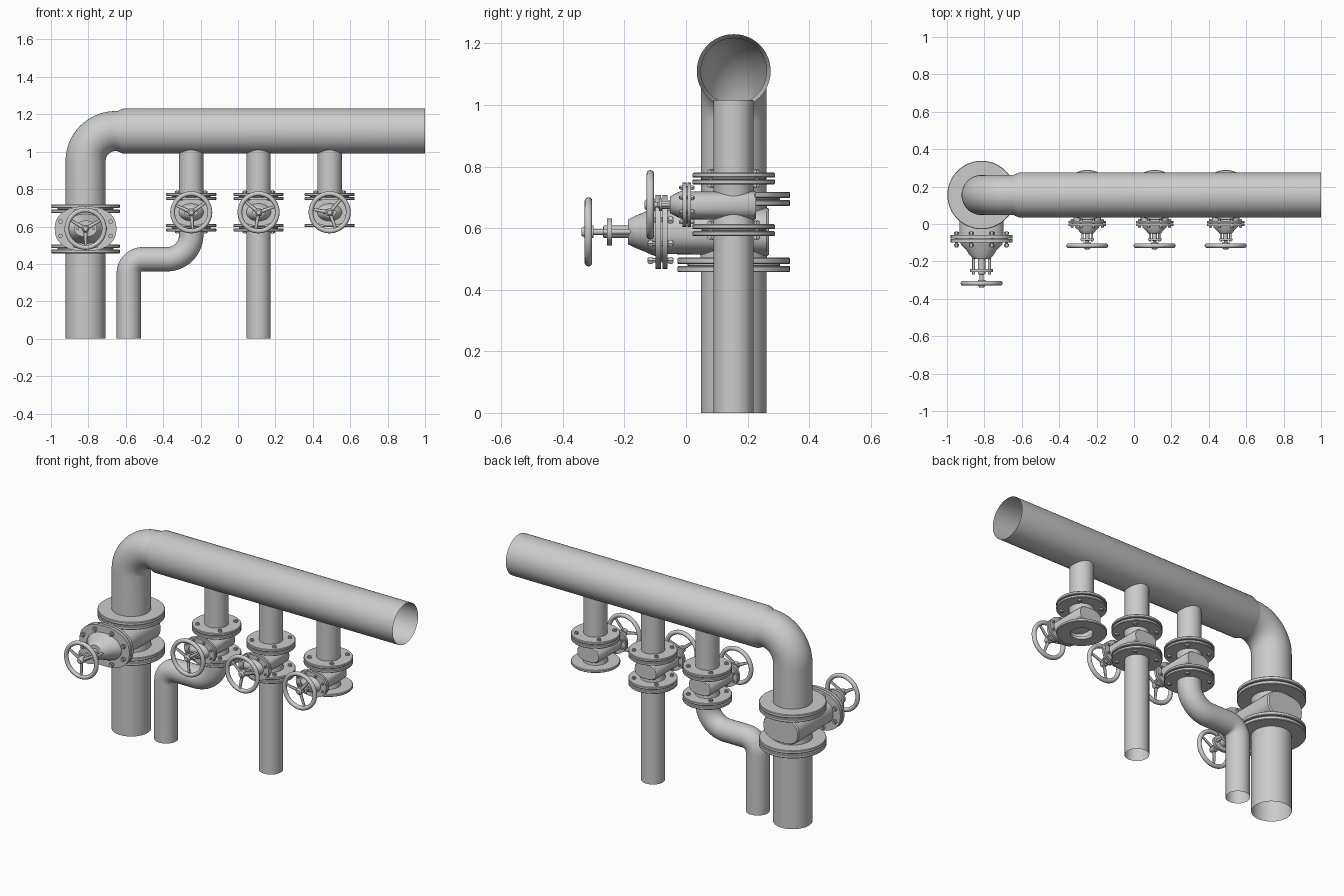
import bpy, bmesh, math
from math import sin, cos, pi, radians
from mathutils import Vector

if "Cube" in bpy.data.objects:
    bpy.data.objects.remove(bpy.data.objects["Cube"])

PY = 0.155   # y of the pipe plane
N = 48


def finish(name, bm):
    bmesh.ops.recalc_face_normals(bm, faces=bm.faces)
    me = bpy.data.meshes.new(name)
    bm.to_mesh(me)
    bm.free()
    ob = bpy.data.objects.new(name, me)
    bpy.context.collection.objects.link(ob)
    bpy.ops.object.select_all(action='DESELECT')
    ob.select_set(True)
    bpy.context.view_layer.objects.active = ob
    bpy.ops.object.shade_smooth_by_angle(angle=radians(35))
    return ob


def skin(bm, rings, closed=False):
    rings = [[bm.verts.new(p) for p in r] for r in rings]
    n = len(rings[0])
    for a, b in zip(rings, rings[1:] + (rings[:1] if closed else [])):
        for i in range(n):
            bm.faces.new((a[i], a[(i + 1) % n], b[(i + 1) % n], b[i]))
    return rings


def pipe(name, path):
    """Open pipe through (x, z, radius) points in the pipe plane."""
    pts = [Vector((x, PY, z)) for x, z, r in path]
    rings = []
    for i, p in enumerate(pts):
        t = Vector((0, 0, 0))
        if i > 0:
            t += (p - pts[i - 1]).normalized()
        if i < len(pts) - 1:
            t += (pts[i + 1] - p).normalized()
        u = Vector((0, 1, 0))
        v = t.normalized().cross(u)
        r = path[i][2]
        rings.append([p + r * (cos(2 * pi * k / N) * u + sin(2 * pi * k / N) * v) for k in range(N)])
    bm = bmesh.new()
    skin(bm, rings)
    return finish(name, bm)


def arc(cx, cz, rb, a0, a1, r, n=14):
    return [(cx + rb * cos(radians(a0 + (a1 - a0) * i / n)),
             cz + rb * sin(radians(a0 + (a1 - a0) * i / n)), r) for i in range(n + 1)]


def oval(w, h, power, n=N):
    def f(c):
        return math.copysign(abs(c) ** (2 / power), c)
    return [(w * f(cos(2 * pi * k / n)), h * f(sin(2 * pi * k / n))) for k in range(n)]


def along_y(name, x, z, sections, power=2, bm=None, n=N):
    """Solid along y from (y, half_width, half_height) sections."""
    own = bm is None
    bm = bm or bmesh.new()
    rings = skin(bm, [[(x + a, y, z + b) for a, b in oval(w, h, power, n)] for y, w, h in sections])
    bm.faces.new(rings[0])
    bm.faces.new(rings[-1])
    if own:
        finish(name, bm)


def ring_flange(name, x, z0, z1, r, bore):
    """Flat ring around a vertical pipe with softened rim."""
    e = 0.003
    prof = [(bore, z0), (r - e, z0), (r, z0 + e), (r, z1 - e), (r - e, z1), (bore, z1)]
    bm = bmesh.new()
    skin(bm, [[(x + q * cos(2 * pi * k / N), PY + q * sin(2 * pi * k / N), z) for k in range(N)]
              for q, z in prof], closed=True)
    finish(name, bm)


def bolts_z(name, x, z0, z1, rad, count=4):
    bm = bmesh.new()
    for k in range(count):
        a = 2 * pi * (k + .5) / count
        c = (x + rad * cos(a), PY + rad * sin(a))
        for r, lo, hi, n in ((.007, z0 - .012, z1 + .012, 10), (.0125, z0 - .009, z0, 6), (.0125, z1, z1 + .009, 6)):
            rings = skin(bm, [[(c[0] + r * cos(2 * pi * j / n), c[1] + r * sin(2 * pi * j / n), z)
                               for j in range(n)] for z in (lo, hi)])
            bm.faces.new(rings[0])
            bm.faces.new(rings[1])
    finish(name, bm)


def handwheel(name, x, y, z, turn, hub_front, hub_back):
    R, r = 0.1, 0.0125
    bm = bmesh.new()
    skin(bm, [[(x + (R + r * cos(b)) * cos(a), y + r * sin(b), z + (R + r * cos(b)) * sin(a))
               for b in [2 * pi * j / 12 for j in range(12)]]
              for a in [2 * pi * i / N for i in range(N)]], closed=True)
    for k in range(3):
        a = radians(turn + 120 * k)
        d, s = Vector((cos(a), 0, sin(a))), Vector((-sin(a), 0, cos(a)))
        rings = skin(bm, [[Vector((x, y, z)) + d * q + s * (w * cos(2 * pi * j / 10)) +
                           Vector((0, .006 * sin(2 * pi * j / 10), 0)) for j in range(10)]
                          for q, w in ((.008, .011), (R, .007))])
    along_y('', x, z, [(hub_front, .012, .012), (y - .01, .02, .02), (hub_back, .02, .02)], bm=bm, n=24)
    finish(name, bm)


def bonnet_bolts(name, x, z, w, h, y0, y1, r, count=8):
    bm = bmesh.new()
    for k in range(count):
        a = 2 * pi * (k + .5) / count
        along_y('', x + w * cos(a), z + h * sin(a), [(y0, r * .6, r * .6), (y1, r * .6, r * .6)], bm=bm, n=8)
        for ya, yb in ((y0 + .004, y0 + .004 + r), (y1 - .004 - r, y1 - .004)):
            along_y('', x + w * cos(a), z + h * sin(a), [(ya, r, r), (yb, r, r)], bm=bm, n=6)
    finish(name, bm)


# Main header with elbow, reducer and riser
R = 0.107
pipe('main_header', [(-0.815, 0.69, R)] + arc(-0.655, 0.95, 0.16, 180, 90, R, 20) +
     [(-0.645, 1.11, R), (-0.615, 1.11, 0.12), (1.0, 1.11, 0.12)])
pipe('main_riser', [(-0.815, 0, R), (-0.815, 0.48, R)])

# Large gate valve on the riser
X, Z = -0.815, 0.588
for nm, a, b in (('upper_pipe', .698, .718), ('upper_valve', .672, .692),
                 ('lower_valve', .484, .504), ('lower_pipe', .457, .477)):
    ring_flange('large_flange_' + nm, X, a, b, 0.183, 0.09)
ring_flange('large_gasket_upper', X, .69, .70, 0.15, 0.09)
ring_flange('large_gasket_lower', X, .475, .486, 0.15, 0.09)
pipe('large_valve_neck', [(X, .48, .112), (X, .51, .108), (X, .588, .1), (X, .666, .108), (X, .69, .112)])
along_y('large_valve_body', X, Z, [(.27, .112, .074), (.262, .118, .079), (-.065, .118, .072)], 2.6)
for nm, a, b in (('back', -.077, -.06), ('front', -.099, -.081)):
    along_y('large_bonnet_flange_' + nm, X, Z, [(a, .165, .12), (b, .165, .12)], 2.3)
along_y('large_bonnet_gasket', X, Z, [(-.085, .14, .1), (-.07, .14, .1)], 2.3)
bonnet_bolts('large_bonnet_bolts', X, Z, .145, .1, -.125, -.04, .013)
along_y('large_bonnet', X, Z, [(-.095, .115, .08), (-.11, .11, .075), (-.14, .08, .062),
                               (-.165, .065, .052), (-.185, .045, .042), (-.188, .04, .04)])
along_y('large_gland_plate', X, Z, [(-.257, .062, .044), (-.241, .062, .044)])
for s in (-1, 1):
    along_y('large_yoke_rod', X + s * .042, Z, [(-.27, .008, .008), (-.18, .008, .008)], n=16)
along_y('large_stem', X, Z, [(-.335, .01, .01), (-.27, .01, .01), (-.268, .02, .02), (-.18, .02, .02)], n=24)
handwheel('large_handwheel', X, -.317, Z, 30, -.34, -.3)

# Three branch lines with smaller gate valves
Z = 0.676
for i, X in enumerate((-0.25, 0.11, 0.49)):
    t = f'branch_{i + 1}_'
    pipe(t + 'upper_pipe', [(X, .765, .065), (X, 1.017, .065)])
    ring_flange(t + 'flange_upper_pipe', X, .764, .78, .134, .05)
    ring_flange(t + 'flange_upper_valve', X, .742, .758, .134, .05)
    ring_flange(t + 'gasket_upper', X, .757, .765, .105, .05)
    bolts_z(t + 'bolts_upper', X, .742, .78, .105)
    ring_flange(t + 'flange_lower_valve', X, .597, .613, .134, .06)
    if i < 2:
        ring_flange(t + 'flange_lower_pipe', X, .574, .59, .134, .06)
        ring_flange(t + 'gasket_lower', X, .589, .598, .105, .06)
        bolts_z(t + 'bolts_lower', X, .574, .613, .105)
    pipe(t + 'valve_neck', [(X, .6, .07), (X, .62, .067), (X, .676, .06), (X, .735, .067), (X, .75, .07)])
    along_y(t + 'valve_body', X, Z - .002, [(.228, .07, .043), (.222, .074, .047), (.012, .074, .045)], 2.6)
    for nm, a, b in (('back', .005, .017), ('front', -.011, .002)):
        along_y(t + 'bonnet_flange_' + nm, X, Z, [(a, .1, .072), (b, .1, .072)], 2.3)
    along_y(t + 'bonnet_gasket', X, Z, [(0, .085, .06), (.008, .085, .06)], 2.3)
    bonnet_bolts(t + 'bonnet_bolts', X, Z, .087, .06, -.022, .028, .008)
    along_y(t + 'bonnet', X, Z, [(-.01, .066, .047), (-.018, .064, .044), (-.035, .046, .036),
                                 (-.05, .034, .028), (-.052, .03, .025)])
    along_y(t + 'gland_plate', X, Z, [(-.088, .036, .02), (-.078, .036, .02)])
    for s in (-1, 1):
        along_y(t + 'yoke_rod', X + s * .025, Z, [(-.094, .006, .006), (-.045, .006, .006)], n=12)
    along_y(t + 'stem', X, Z, [(-.12, .009, .009), (-.09, .009, .009), (-.089, .013, .013), (-.045, .013, .013)], n=16)
    handwheel(t + 'handwheel', X, -.116, Z, (35, 20, 50)[i], -.135, -.1)

# Branch 1 drops through an offset bend, branch 2 runs straight down
pipe('branch_1_offset_pipe', [(-.25, .59, .065)] + arc(-.38, .555, .13, 0, -90, .065) +
     arc(-.509, .35, .075, 90, 180, .065) + [(-.584, 0, .065)])
pipe('branch_2_lower_pipe', [(.11, 0, .065), (.11, .59, .065)])
